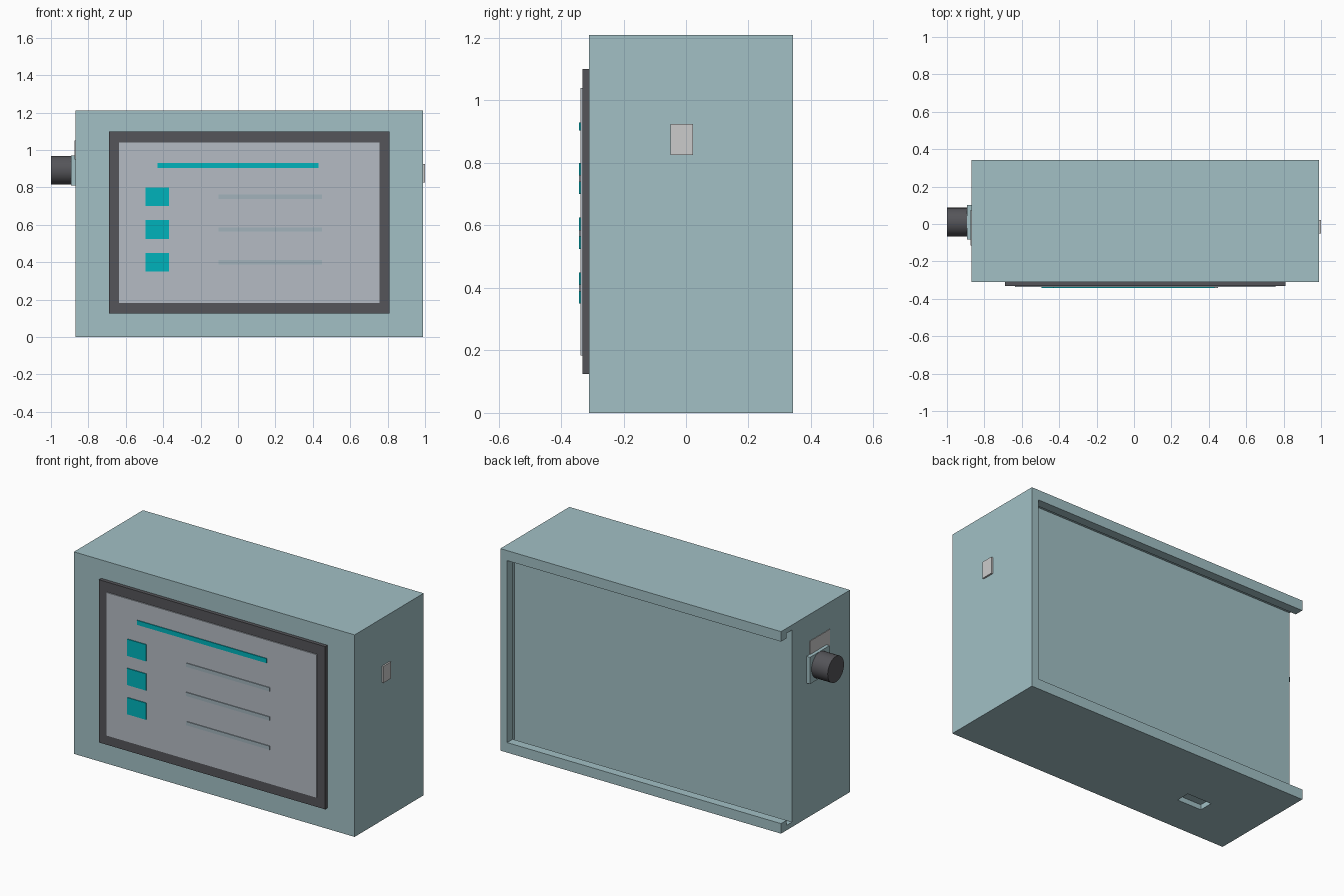
import bpy, math

if "Cube" in bpy.data.objects:
    bpy.data.objects.remove(bpy.data.objects["Cube"])


def mat(name, rgb):
    m = bpy.data.materials.new(name)
    m.diffuse_color = (*rgb, 1)
    m.use_nodes = True
    m.node_tree.nodes["Principled BSDF"].inputs["Base Color"].default_value = m.diffuse_color
    return m


TEAL = mat("case_teal", (0.36, 0.53, 0.56))
DARK = mat("dark_plastic", (0.09, 0.09, 0.10))
GLASS = mat("screen_grey", (0.46, 0.50, 0.55))
CYAN = mat("icon_cyan", (0.0, 0.45, 0.50))
SLATE = mat("line_slate", (0.36, 0.45, 0.50))
METAL = mat("port_grey", (0.55, 0.55, 0.55))


def box(name, x, y, z, m=None):
    """Box from (min, max) ranges on each axis."""
    bpy.ops.mesh.primitive_cube_add(size=1, location=[sum(r) / 2 for r in (x, y, z)])
    o = bpy.context.object
    o.name = name
    o.scale = [r[1] - r[0] for r in (x, y, z)]
    bpy.ops.object.transform_apply(location=False, rotation=False, scale=True)
    if m:
        o.data.materials.append(m)
    return o


def cut(target, x, y, z):
    """Subtract a box from the target."""
    c = box("cutter", x, y, z, TEAL)
    c.hide_render = True
    mod = target.modifiers.new("cut", 'BOOLEAN')
    mod.operation, mod.solver, mod.object = 'DIFFERENCE', 'EXACT', c
    bpy.context.view_layer.objects.active = target
    bpy.ops.object.modifier_apply(modifier=mod.name)
    bpy.data.objects.remove(c, do_unlink=True)


# Case, with a sliding-lid channel at the back that is open on the left
case = box("case", (-0.87, 0.99), (-0.31, 0.343), (0, 1.21), TEAL)
cut(case, (-1.1, 0.97), (0.24, 0.29), (0.03, 1.18))
cut(case, (-1.1, 0.945), (0.27, 0.50), (0.06, 1.15))

# Shallow slot under the case
cut(case, (-0.53, -0.37), (-0.084, 0.0), (-0.1, 0.03))

# Screen and its bezel
box("bezel", (-0.69, 0.81), (-0.332, -0.305), (0.125, 1.10), DARK)
box("screen", (-0.635, 0.757), (-0.338, -0.32), (0.183, 1.04), GLASS)

# Raised screen graphics
box("title_bar", (-0.43, 0.43), (-0.343, -0.33), (0.903, 0.93), CYAN)
for i in range(3):
    z = 0.40 + 0.175 * i
    box(f"menu_icon_{i + 1}", (-0.495, -0.37), (-0.343, -0.33), (z - 0.05, z + 0.05), CYAN)
    box(f"menu_line_{i + 1}", (-0.105, 0.45), (-0.343, -0.33), (z - 0.011, z + 0.011), SLATE)

# Port on the right side
box("side_port", (0.97, 1.0), (-0.05, 0.022), (0.826, 0.925), METAL)

# Knob, mounting plate and label on the left side
box("side_label", (-0.873, -0.86), (-0.115, 0.075), (0.95, 1.05), METAL)
box("knob_plate", (-0.893, -0.86), (-0.083, 0.102), (0.81, 0.97), TEAL)
bpy.ops.mesh.primitive_cylinder_add(vertices=48, radius=0.077, depth=0.12,
                                    location=(-0.94, 0.01, 0.892),
                                    rotation=(0, math.pi / 2, 0))
knob = bpy.context.object
knob.name = "knob"
knob.data.materials.append(DARK)
bpy.ops.object.shade_smooth_by_angle()
